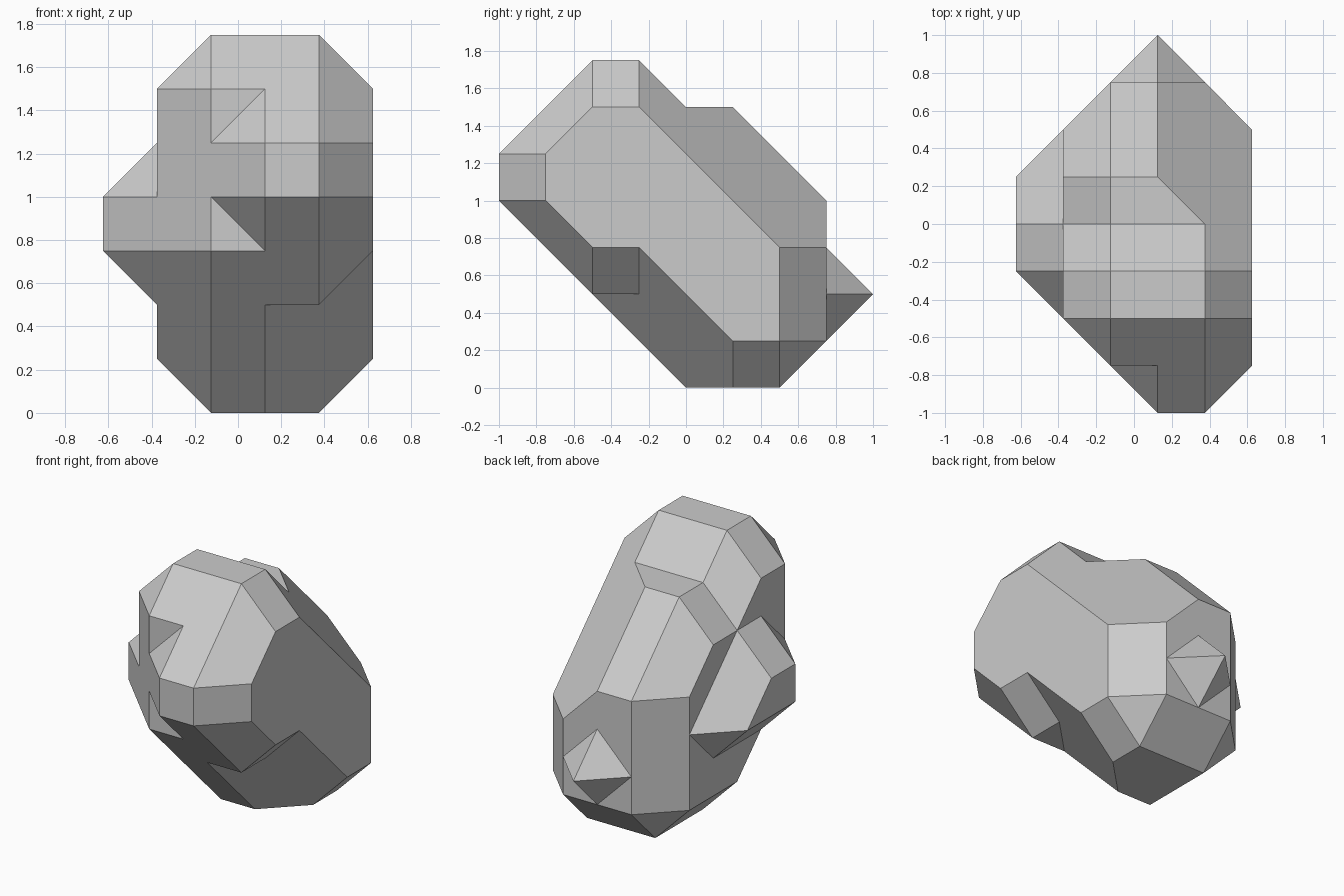
import bpy
import bmesh
from mathutils import Vector

STEP = 0.25        # lattice spacing and bevel size
OFFSET = 0.125     # sideways shift that centres the rock

default_cube = bpy.data.objects.get("Cube")
if default_cube:
    bpy.data.objects.remove(default_cube, do_unlink=True)

stone = bpy.data.materials.new("stone_grey")
stone.use_nodes = True
stone.diffuse_color = (0.6, 0.6, 0.6, 1)
stone.node_tree.nodes["Principled BSDF"].inputs["Base Color"].default_value = (0.6, 0.6, 0.6, 1)


def dissolve(bm):
    bmesh.ops.dissolve_limit(bm, angle_limit=0.01, verts=bm.verts[:], edges=bm.edges[:])


def chunk(name, layers):
    """Convex stone chunk: lattice points per x layer, bevelled by an octahedron."""
    points = set()
    for x, profile in layers.items():
        for y, z in profile:
            for d in (-1, 1):
                points |= {(x + d, y, z), (x, y + d, z), (x, y, z + d)}
    bm = bmesh.new()
    for p in sorted(points):
        bm.verts.new(Vector(p) * STEP + Vector((OFFSET, 0, 0)))
    hull = bmesh.ops.convex_hull(bm, input=bm.verts[:])
    inner = {v for key in ("geom_interior", "geom_unused") for v in hull[key]
             if isinstance(v, bmesh.types.BMVert)}
    bmesh.ops.delete(bm, geom=list(inner), context='VERTS')
    dissolve(bm)
    bmesh.ops.recalc_face_normals(bm, faces=bm.faces[:])
    mesh = bpy.data.meshes.new(name)
    bm.to_mesh(mesh)
    bm.free()
    mesh.materials.append(stone)
    obj = bpy.data.objects.new(name, mesh)
    bpy.context.collection.objects.link(obj)
    return obj


# Main leaning body
rock = chunk("rock", {
    -1: [(-2, 3), (-2, 5), (1, 5), (2, 4), (2, 1), (0, 1)],
    0: [(1, 5), (2, 4), (0, 1), (-2, 3)],
    1: [(0, 5), (2, 3), (2, 1), (1, 1), (-1, 3), (-2, 4), (-2, 5)],
})

# Raised crown, front brow, side bulge and small back spike
crown = [(-2, 3), (-2, 6), (-1, 6), (1, 4), (-1, 3)]
brow = [(-3, 4), (-3, 5), (-2, 6), (-2, 3)]
extras = [
    chunk("crown", {-1: crown, 1: crown}),
    chunk("brow", {0: brow, 1: brow}),
    chunk("side_bulge", {-2: [(-1, 3), (-1, 4), (0, 4), (1, 3)], -1: [(-2, 3), (-2, 4)]}),
    chunk("back_spike", {0: [(3, 2)]}),
]

# Fuse all chunks into one stone
bpy.context.view_layer.objects.active = rock
for extra in extras:
    extra.hide_render = True
    union = rock.modifiers.new("fuse", 'BOOLEAN')
    union.operation = 'UNION'
    union.solver = 'EXACT'
    union.object = extra
    bpy.ops.object.modifier_apply(modifier=union.name)
    bpy.data.objects.remove(extra, do_unlink=True)

# Merge coplanar facets and keep them flat
bm = bmesh.new()
bm.from_mesh(rock.data)
bmesh.ops.remove_doubles(bm, verts=bm.verts[:], dist=0.001)
dissolve(bm)
for face in bm.faces:
    face.smooth = False
    face.material_index = 0
bm.to_mesh(rock.data)
bm.free()
